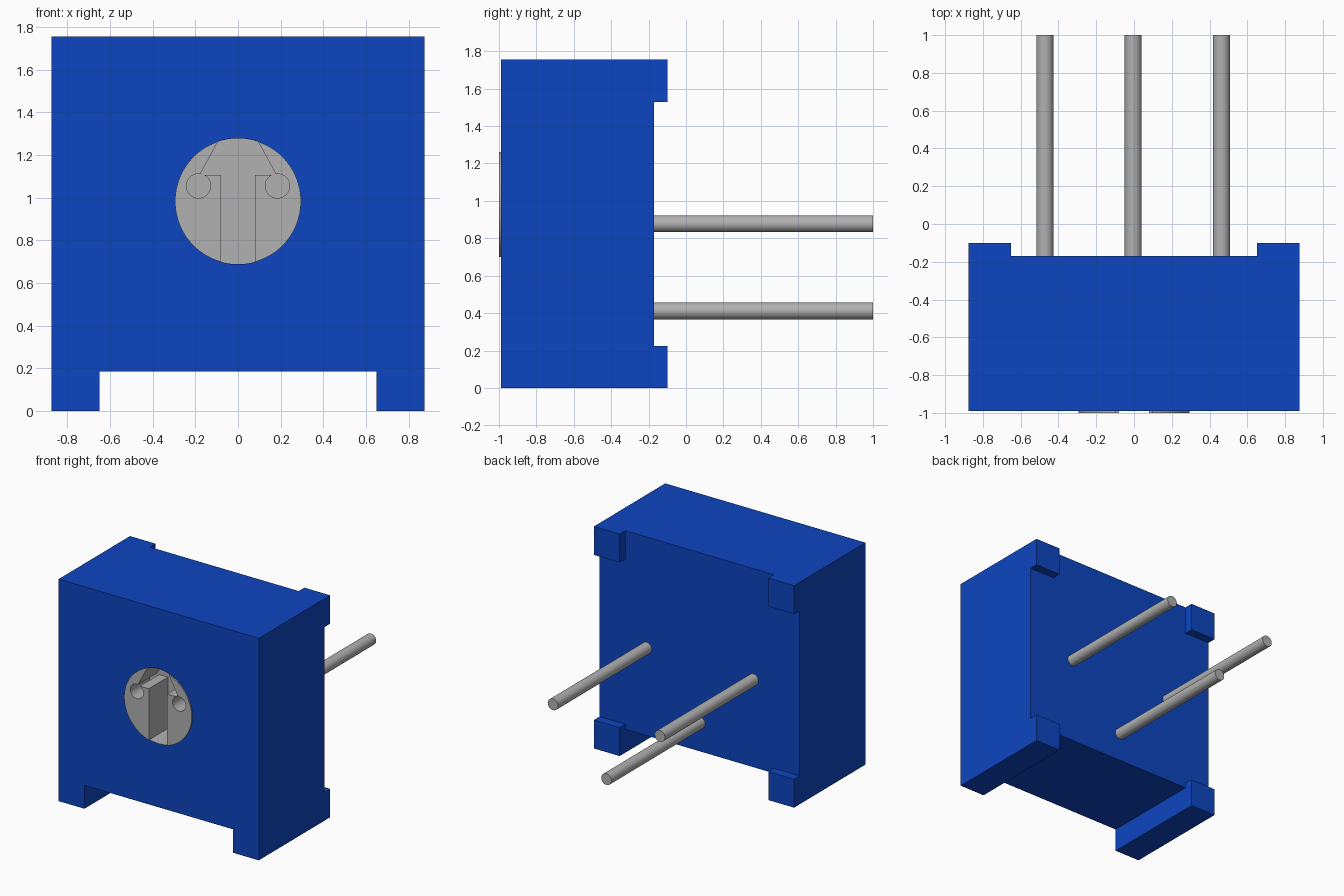
import bpy, bmesh, math

cube = bpy.data.objects.get("Cube")
if cube:
    bpy.data.objects.remove(cube, do_unlink=True)


def material(name, rgb):
    m = bpy.data.materials.new(name)
    m.use_nodes = True
    m.diffuse_color = (*rgb, 1)
    m.node_tree.nodes["Principled BSDF"].inputs["Base Color"].default_value = (*rgb, 1)
    return m


BLUE = material("blue_plastic", (0.004, 0.06, 0.53))
GREY = material("grey_metal", (0.44, 0.44, 0.44))


def prism(name, outline, y0, y1, mat):
    """Extrude an (x, z) outline from y0 to y1."""
    bm = bmesh.new()
    face = bm.faces.new([bm.verts.new((x, y0, z)) for x, z in outline])
    out = bmesh.ops.extrude_face_region(bm, geom=[face])["geom"]
    bmesh.ops.translate(bm, vec=(0, y1 - y0, 0),
                        verts=[v for v in out if isinstance(v, bmesh.types.BMVert)])
    bmesh.ops.recalc_face_normals(bm, faces=bm.faces)
    mesh = bpy.data.meshes.new(name)
    bm.to_mesh(mesh)
    bm.free()
    mesh.materials.append(mat)
    ob = bpy.data.objects.new(name, mesh)
    bpy.context.collection.objects.link(ob)
    return ob


def rect(x0, x1, z0, z1):
    return [(x0, z0), (x1, z0), (x1, z1), (x0, z1)]


def circle(x, z, r, n):
    return [(x + r * math.cos(2 * math.pi * i / n),
             z + r * math.sin(2 * math.pi * i / n)) for i in range(n)]


def activate(ob):
    bpy.ops.object.select_all(action='DESELECT')
    ob.select_set(True)
    bpy.context.view_layer.objects.active = ob


def cut(ob, cutter):
    """Subtract the cutter, then discard it."""
    cutter.hide_render = True
    mod = ob.modifiers.new("cut", 'BOOLEAN')
    mod.operation = 'DIFFERENCE'
    mod.solver = 'EXACT'
    mod.object = cutter
    activate(ob)
    bpy.ops.object.modifier_apply(modifier=mod.name)
    bpy.data.objects.remove(cutter, do_unlink=True)


def smooth(ob):
    activate(ob)
    bpy.ops.object.shade_smooth_by_angle(angle=math.radians(30))


W, H, LEG = 0.875, 1.755, 0.65      # half width, height, inner edge of legs
FRONT, BACK = -0.99, -0.17
DIAL_Z, DIAL_R = 0.983, 0.295
FLOOR, SEAT = -0.76, -0.70          # slot floor, bottom of the dial recess

# Housing with an underside notch and a round dial recess
body = prism("housing", [(-W, 0), (-LEG, 0), (-LEG, 0.185), (LEG, 0.185),
                         (LEG, 0), (W, 0), (W, H), (-W, H)], FRONT, BACK, BLUE)
cut(body, prism("recess_cutter", circle(0, DIAL_Z, DIAL_R, 96), -1.1, SEAT, BLUE))

# Grey lining inside the recess
body.data.materials.clear()
body.data.materials.append(BLUE)
body.data.materials.append(GREY)
for p in body.data.polygons:
    c = p.center
    inside = math.hypot(c.x, c.z - DIAL_Z) < DIAL_R + 0.01
    p.material_index = 1 if inside and FRONT + 0.01 < c.y < BACK - 0.01 else 0

# Standoff feet on the back corners
for side, s in (("left", 1), ("right", -1)):
    for level, z0, z1 in (("lower", 0, 0.225), ("upper", 1.53, H)):
        x0, x1 = sorted((s * LEG, s * W))
        prism(f"{level}_{side}_foot", rect(x0, x1, z0, z1), BACK, -0.10, BLUE)

# Adjustment dial: slot, arrowhead pocket and two round holes
dial = prism("dial", circle(0, DIAL_Z, DIAL_R, 96), -1.0, SEAT, GREY)
cut(dial, prism("slot_cutter", rect(-0.08, 0.08, 0.5, 1.5), -1.1, FLOOR, GREY))
cut(dial, prism("arrow_cutter", [(-0.18, 1.105), (0.18, 1.105), (0, 1.435)],
                -1.1, FLOOR, GREY))
for s in (-1, 1):
    cut(dial, prism("hole_cutter", circle(s * 0.185, 1.055, 0.057, 32),
                    -1.1, FLOOR, GREY))
smooth(dial)

# Three terminal pins
for name, x, z in (("left_pin", 0.463, 0.878), ("right_pin", -0.471, 0.878),
                   ("centre_pin", -0.004, 0.412)):
    smooth(prism(name, circle(x, z, 0.045, 32), BACK - 0.02, 1.0, GREY))
